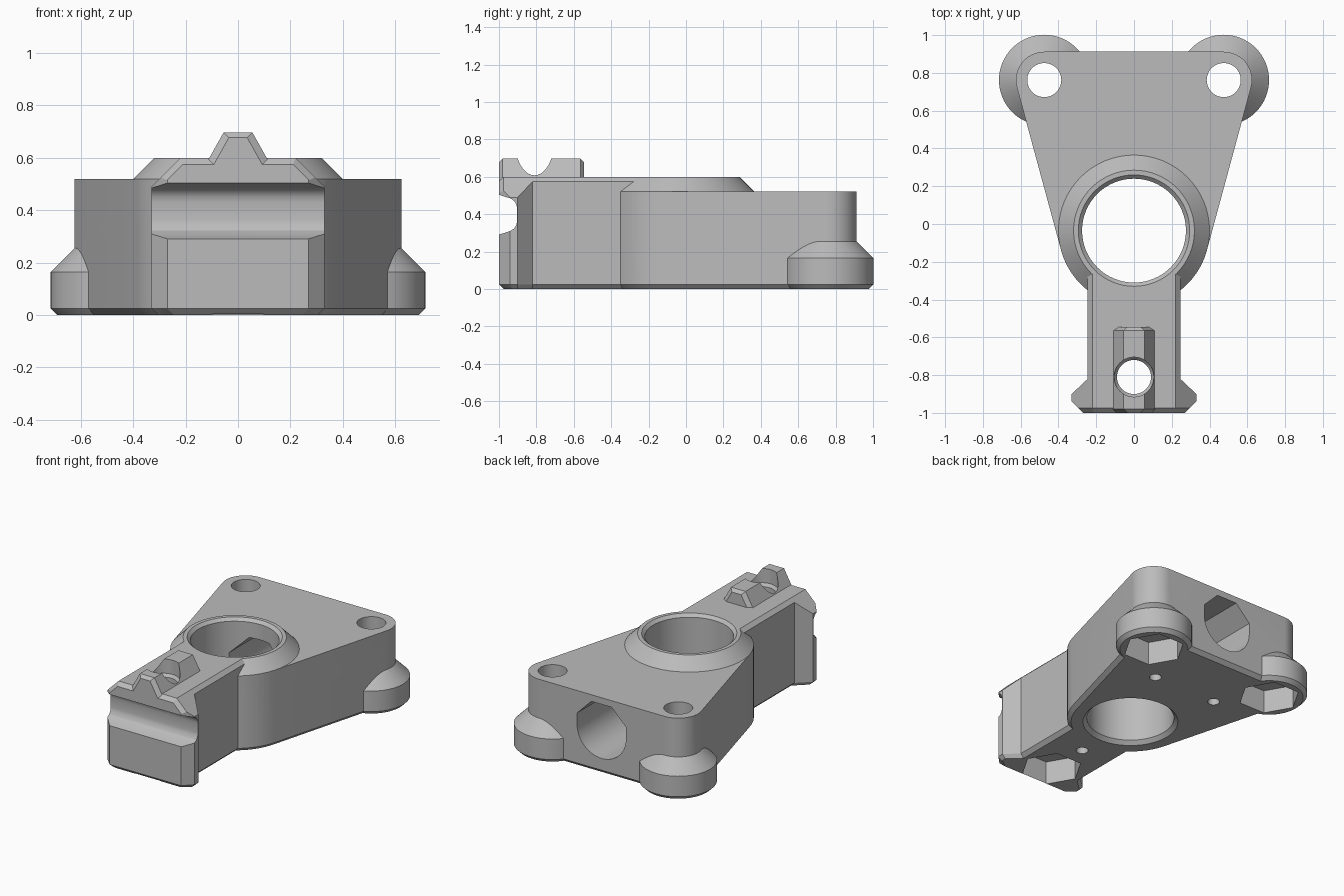
import bpy, bmesh, math

if "Cube" in bpy.data.objects:
    bpy.data.objects.remove(bpy.data.objects["Cube"], do_unlink=True)

grey = bpy.data.materials.new("light_grey")
grey.use_nodes = True
colour = (0.5, 0.5, 0.5, 1)
grey.diffuse_color = colour
grey.node_tree.nodes["Principled BSDF"].inputs["Base Color"].default_value = colour

BORE = (0, -0.035)
CORNERS = [(s * 0.475, 0.762) for s in (-1, 1)]
FRONT = (0, -0.81)
BEV = 0.025


def finish(bm, name):
    bmesh.ops.recalc_face_normals(bm, faces=bm.faces)
    mesh = bpy.data.meshes.new(name)
    bm.to_mesh(mesh)
    bm.free()
    mesh.materials.append(grey)
    ob = bpy.data.objects.new(name, mesh)
    bpy.context.collection.objects.link(ob)
    return ob


def circle(centre, r, n=64):
    return [(centre[0] + r * math.cos(2 * math.pi * i / n),
             centre[1] + r * math.sin(2 * math.pi * i / n)) for i in range(n)]


def hull(name, points):
    """Convex solid around a few key points."""
    bm = bmesh.new()
    for p in points:
        bm.verts.new(p)
    res = bmesh.ops.convex_hull(bm, input=bm.verts)
    loose = [v for v in bm.verts if not v.link_faces]
    bmesh.ops.delete(bm, geom=loose, context='VERTS')
    bmesh.ops.dissolve_limit(bm, angle_limit=0.01, verts=bm.verts, edges=bm.edges)
    return finish(bm, name)


def mirrored(points):
    return [(s * x, y, z) for x, y, z in points for s in (-1, 1)]


def lathe(name, centre, profile, n=64):
    """Solid of revolution about a vertical axis from (radius, z) pairs."""
    bm = bmesh.new()
    rings = [[bm.verts.new((x, y, z)) for x, y in circle(centre, r, n)] for r, z in profile]
    for a, b in zip(rings, rings[1:]):
        for i in range(n):
            j = (i + 1) % n
            bm.faces.new((a[i], a[j], b[j], b[i]))
    bm.faces.new(rings[0])
    bm.faces.new(rings[-1])
    return finish(bm, name)


def prism(name, outline, offset):
    """Straight extrusion of a flat outline."""
    bm = bmesh.new()
    face = bm.faces.new([bm.verts.new(p) for p in outline])
    ext = bmesh.ops.extrude_face_region(bm, geom=[face])
    moved = [v for v in ext["geom"] if isinstance(v, bmesh.types.BMVert)]
    bmesh.ops.translate(bm, verts=moved, vec=offset)
    return finish(bm, name)


def combine(target, tool, operation):
    mod = target.modifiers.new(tool.name, 'BOOLEAN')
    mod.operation, mod.solver, mod.object = operation, 'EXACT', tool
    bpy.context.view_layer.objects.active = target
    bpy.ops.object.modifier_apply(modifier=mod.name)
    bpy.data.objects.remove(tool, do_unlink=True)


# Rounded triangular body with a bevelled underside
outline = []
for z, inset in ((0, BEV), (BEV, 0), (0.52, 0)):
    for c, r in [(k, 0.15) for k in CORNERS] + [(BORE, 0.4)]:
        outline += [(x, y, z) for x, y in circle(c, r - inset)]
bracket = hull("bracket", outline)

# Collar, corner bosses, arm, clamp head and sight rail
adds = [lathe("collar", BORE, [(0.38, 0.3), (0.4, 0.5), (0.4, 0.52), (0.32, 0.6)])]
for c in CORNERS:
    adds.append(lathe("corner_boss", c, [(0.24 - BEV, 0), (0.24, BEV), (0.24, 0.165), (0.14, 0.265)]))

adds.append(hull("arm", mirrored(
    [(x, y, z) for y in (-0.95, -0.08)
     for x, z in ((0.22, 0), (0.245, BEV), (0.245, 0.575), (0.22, 0.6))])))

adds.append(hull("clamp_head", mirrored([
    (0.245, -0.82, BEV), (0.245, -0.82, 0.575), (0.22, -0.82, 0), (0.22, -0.82, 0.6),
    (0.33, -0.9, BEV), (0.33, -0.9, 0.49), (0.33, -0.94, BEV), (0.33, -0.94, 0.49),
    (0.305, -0.9, 0), (0.305, -0.93, 0), (0.245, -0.975, 0),
    (0.27, -1, BEV), (0.27, -1, 0.515), (0.295, -0.975, 0.525),
    (0.22, -0.975, 0.6), (0.21, -1, 0.575)])))

adds.append(hull("sight_rail", mirrored(
    [(x - d, y, z - d) for y, d in ((-1, 0.02), (-0.98, 0), (-0.565, 0), (-0.545, 0.02))
     for x, z in ((0.1375, 0.55), (0.055, 0.697))])))

for part in adds:
    combine(bracket, part, 'UNION')

# Central bore with bevelled rims
cuts = [lathe("bore", BORE, [(0.33, -0.03), (0.275, BEV), (0.275, 0.58), (0.315, 0.62)])]

# Bolt holes with hexagonal nut pockets underneath
for c in CORNERS:
    cuts.append(lathe("bolt_hole", c, [(0.09, -0.1), (0.09, 0.8)]))
cuts.append(lathe("front_bolt_hole", FRONT, [(0.09, -0.1), (0.09, 0.58), (0.105, 0.6), (0.105, 0.8)]))
for c in CORNERS + [FRONT]:
    cuts.append(lathe("nut_pocket", c, [(0.195, -0.1), (0.195, 0.16)], 6))

# Small pilot holes in the underside
for c in ((-0.24, 0.495), (0.24, 0.495), (0, -0.51)):
    cuts.append(lathe("pilot_hole", c, [(0.038, -0.1), (0.038, 0.25)], 32))

# Rear passage: round below, half an octagon above
r = 0.185
flat = r * math.tan(math.pi / 8)
arch = [(r * math.cos(a), r * math.sin(a)) for a in
        [math.pi + math.pi * i / 32 for i in range(33)]]
arch += [(r, flat), (flat, r), (-flat, r), (-r, flat)]
cuts.append(prism("rear_passage", [(x, 1.1, 0.29 + z) for x, z in arch], (0, -1.1, 0)))

# Rounded groove across the front of the clamp head
groove = [(-1.05, 0.275), (-0.945, 0.308), (-0.92, 0.322), (-0.907, 0.342), (-0.903, 0.365),
          (-0.903, 0.43), (-0.907, 0.452), (-0.918, 0.47), (-0.935, 0.483), (-1.05, 0.52)]
cuts.append(prism("front_groove", [(-0.5, y, z) for y, z in groove], (1, 0, 0)))

for part in cuts:
    combine(bracket, part, 'DIFFERENCE')

bpy.ops.object.select_all(action='DESELECT')
bracket.select_set(True)
bpy.context.view_layer.objects.active = bracket
bpy.ops.object.shade_smooth_by_angle(angle=math.radians(25))
